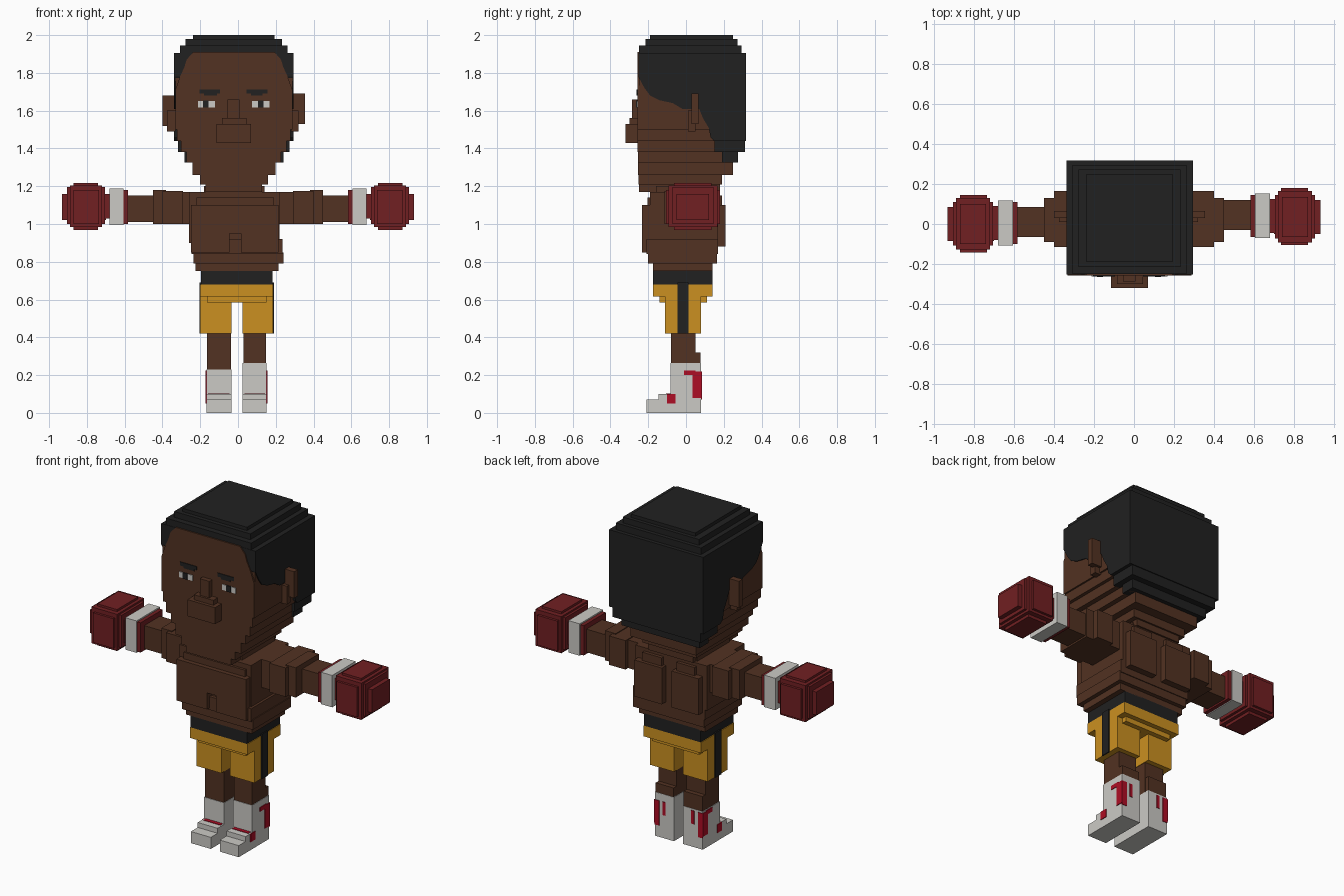
import bpy, bmesh
from mathutils import Vector


def material(name, r, g, b):
    m = bpy.data.materials.new(name)
    m.diffuse_color = (r, g, b, 1)
    return m


SKIN = material("brown skin", .085, .032, .016)
HAIR = material("black", .015, .015, .015)
WHITE = material("off white", .60, .59, .56)
GOLD = material("gold", .60, .28, .015)
GLOVE = material("dark red", .165, .014, .016)
RED = material("bright red", .42, .004, .018)


def finish(name, bm, mat):
    bmesh.ops.recalc_face_normals(bm, faces=bm.faces[:])
    me = bpy.data.meshes.new(name)
    bm.to_mesh(me)
    bm.free()
    me.materials.append(mat)
    ob = bpy.data.objects.new(name, me)
    bpy.context.collection.objects.link(ob)
    return ob


def boxes(name, mat, *spans):
    """Each span is (x0, x1, y0, y1, z0, z1)."""
    bm = bmesh.new()
    for x0, x1, y0, y1, z0, z1 in spans:
        for v in bmesh.ops.create_cube(bm, size=1)["verts"]:
            v.co = Vector((x0 if v.co.x < 0 else x1,
                           y0 if v.co.y < 0 else y1,
                           z0 if v.co.z < 0 else z1))
    return finish(name, bm, mat)


def prism(name, mat, pts, axis, a, b):
    """Extrude a 2D outline along x (points are y, z) or y (points are x, z)."""
    bm = bmesh.new()
    place = (lambda u, w: (a, u, w)) if axis == "x" else (lambda u, w: (u, a, w))
    face = bm.faces.new([bm.verts.new(place(u, w)) for u, w in pts])
    new = bmesh.ops.extrude_face_region(bm, geom=[face])["geom"]
    step = Vector((b - a, 0, 0)) if axis == "x" else Vector((0, b - a, 0))
    bmesh.ops.translate(bm, verts=[v for v in new if isinstance(v, bmesh.types.BMVert)], vec=step)
    return finish(name, bm, mat)


CX = -.022  # head centre line


def layers(name, mat, rows):
    """Stacked slabs around the head centre: half width, y0, y1, z0, z1."""
    return boxes(name, mat, *[(CX - w, CX + w, y0, y1, z0, z1) for w, y0, y1, z0, z1 in rows])


# Head, stepped in towards the jaw
layers("head", SKIN, [
    (.15, -.25, .18, 1.17, 1.21), (.18, -.252, .19, 1.21, 1.26),
    (.22, -.254, .25, 1.26, 1.325), (.25, -.254, .25, 1.325, 1.38),
    (.28, -.256, .26, 1.38, 1.44), (.30, -.256, .27, 1.44, 1.50),
    (.31, -.248, .29, 1.50, 1.89)])

# Hair: stepped crown, side mass with sloped hairline, stepped nape
layers("hair_crown", HAIR, [
    (.316, -.252, .318, 1.88, 1.905), (.285, -.25, .295, 1.90, 1.945),
    (.255, -.215, .272, 1.94, 1.98), (.215, -.19, .25, 1.97, 2.0)])
prism("hair_sides", HAIR, [
    (-.252, 1.90), (-.252, 1.78), (-.22, 1.72), (-.19, 1.68), (-.14, 1.655), (-.07, 1.64),
    (-.02, 1.61), (.07, 1.61), (.09, 1.56), (.12, 1.51), (.13, 1.46), (.15, 1.44),
    (.318, 1.44), (.318, 1.90)], "x", CX - .316, CX + .316)
layers("hair_nape", HAIR, [
    (.295, .15, .312, 1.38, 1.44), (.262, .19, .275, 1.325, 1.38)])

# Face panel framed by the hairline
half = [(.31, 1.50), (.31, 1.71), (.285, 1.78), (.262, 1.83), (.25, 1.87), (.215, 1.91)]
prism("face", SKIN, [(CX + x, z) for x, z in half] + [(CX - x, z) for x, z in reversed(half)],
      "y", -.258, -.246)
boxes("nose", SKIN, (-.115, .07, -.32, -.25, 1.43, 1.53),
      (-.085, .045, -.30, -.25, 1.44, 1.56), (-.055, .008, -.287, -.25, 1.53, 1.66))
boxes("ears", SKIN, (-.40, -.33, .03, .065, 1.52, 1.68), (.28, .355, .03, .065, 1.53, 1.69),
      (-.375, -.33, .01, .05, 1.49, 1.60), (.28, .32, .01, .05, 1.49, 1.60))
boxes("eye_whites", WHITE, (-.212, -.122, -.262, -.255, 1.618, 1.652),
      (.075, .168, -.262, -.255, 1.618, 1.652))
boxes("pupils", HAIR, (-.185, -.155, -.265, -.255, 1.617, 1.653),
      (.105, .135, -.265, -.255, 1.617, 1.653))
boxes("eyebrows", HAIR, (-.205, -.095, -.262, -.255, 1.69, 1.712), (-.18, -.11, -.262, -.255, 1.68, 1.70),
      (.045, .155, -.262, -.255, 1.69, 1.712), (.07, .13, -.262, -.255, 1.68, 1.70))

# Torso with raised chest, shoulder blades and waist steps
boxes("neck", SKIN, (-.14, .10, -.10, .17, 1.08, 1.27))
boxes("torso", SKIN, (-.26, .22, -.19, .17, .90, 1.17),
      (-.18, .14, -.16, .15, 1.15, 1.20),
      (-.245, .235, -.21, .17, .84, .92),
      (-.235, .24, -.20, .165, .79, .85),
      (-.225, .215, -.175, .14, .75, .80))
boxes("chest", SKIN, (-.25, .215, -.232, -.18, .95, 1.10),
      (-.25, -.045, -.232, -.18, .85, .96), (.015, .215, -.232, -.18, .85, .96),
      (-.22, .19, -.205, -.17, 1.08, 1.14))
boxes("shoulder_blades", SKIN, (-.23, -.05, .16, .21, .88, 1.10), (.015, .20, .16, .21, .88, 1.10),
      (-.19, -.07, .14, .19, 1.08, 1.15), (.03, .16, .14, .19, 1.08, 1.15))

# Arms and gloves: s is the side, cy the depth of the glove centre
for side, s, cy in (("left", -1, 0), ("right", 1, .036)):
    def arm(part, mat, *rows):
        boxes(side + "_" + part, mat, *[
            (min(s * a, s * b), max(s * a, s * b), y0, y1, z0, z1) for a, b, y0, y1, z0, z1 in rows])

    arm("shoulder", SKIN, (.20, .32, -.09, .14, 1.00, 1.17), (.29, .40, -.115, .165, 1.0, 1.175),
        (.38, .45, -.09, .13, 1.00, 1.18))
    arm("forearm", SKIN, (.42, .60, cy - .065, cy + .085, 1.01, 1.15))
    arm("cuff_trim", GLOVE, (.582, .61, cy - .10, cy + .11, 1.0, 1.18))
    arm("cuff", WHITE, (.605, .68, cy - .107, cy + .117, .995, 1.188))
    arm("glove", GLOVE, (.67, .72, cy - .08, cy + .09, 1.03, 1.16),
        (.705, .905, cy - .108, cy + .11, 1.0, 1.195),
        (.735, .87, cy - .142, cy + .145, 1.0, 1.18),
        (.74, .87, cy - .10, cy + .10, .967, 1.218),
        (.72, .89, cy - .128, cy + .13, .985, 1.205),
        (.70, .932, cy - .085, cy + .085, 1.02, 1.16))

# Shorts
boxes("waistband", HAIR, (-.195, .182, -.175, .14, .68, .755))
boxes("shorts", GOLD, (-.20, .186, -.175, .14, .615, .68), (-.165, .15, -.14, .11, .585, .63),
      (-.20, -.035, -.11, .08, .42, .63), (.025, .186, -.11, .08, .42, .63))
boxes("shorts_stripes", HAIR, (-.205, -.197, -.045, .012, .419, .69), (.183, .191, -.045, .012, .419, .69))

# Legs and boots
for side, x0, x1, top in (("left", -.168, -.035, .23), ("right", .025, .152, .265)):
    out = x0 if side == "left" else x1
    boxes(side + "_leg", SKIN, (x0 + .003, x1 - .003, -.08, .05, .2, .44),
          (x0 + .004, x1 - .004, -.07, .078, .2, .32))
    boxes(side + "_boot", WHITE, (x0, x1, -.083, .08, 0, top),
          (x0, x1, -.145, 0, 0, .10), (x0, x1, -.21, 0, 0, .07))
    # Red panels on the outer side, heel and instep
    boxes(side + "_boot_panels", RED,
          (out - .004, out + .004, .035, .083, .08, .22), (out - .004, out + .004, -.01, .05, .20, .225),
          (out - .004, out + .004, -.10, -.055, .05, .10),
          (out - .03 if out > 0 else out, out if out > 0 else out + .03, .076, .084, .07, .22),
          (x0 + .055, x0 + .075, .076, .084, .14, .22),
          (x0 + .01, x1 - .01, -.105, -.08, .095, .103))
